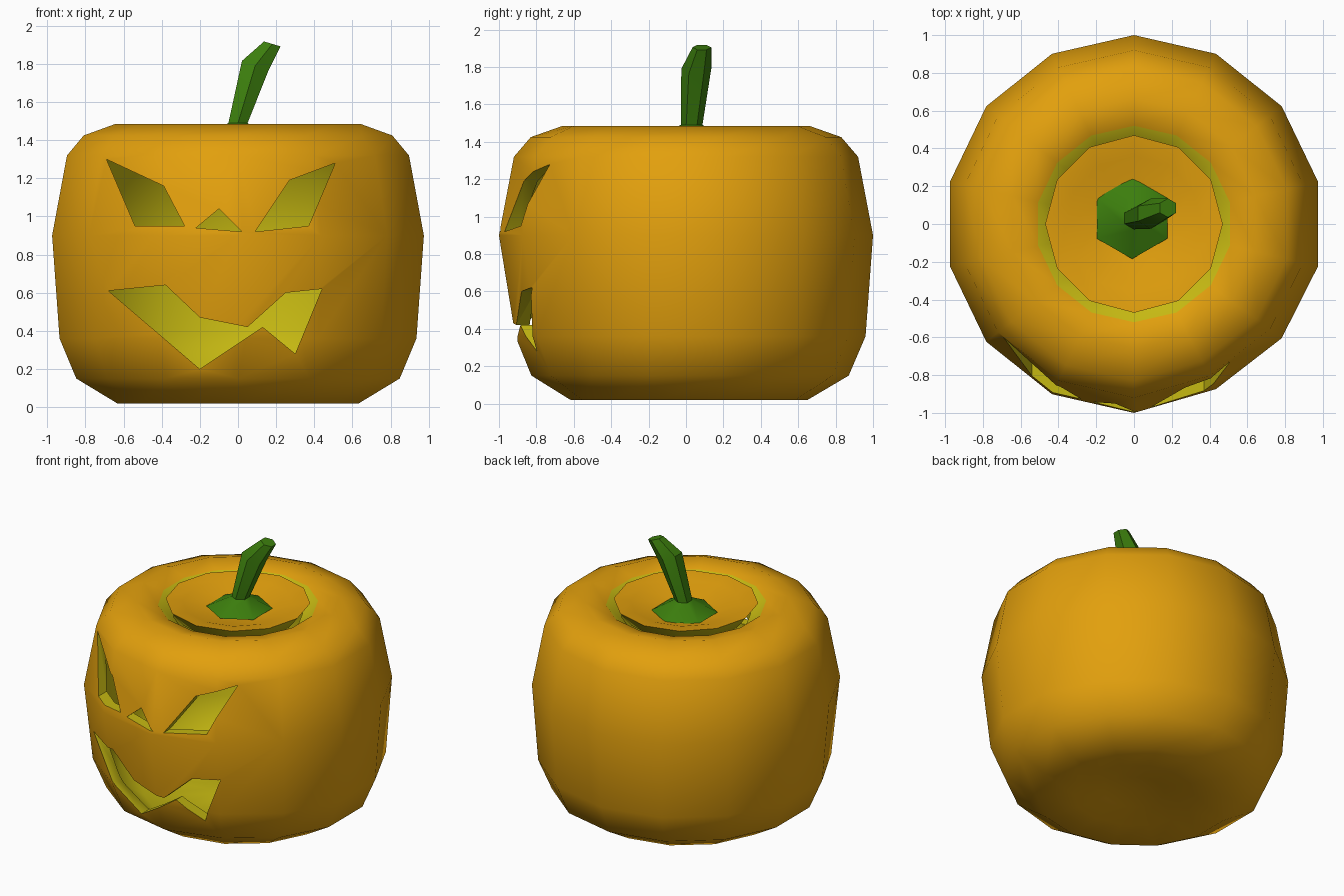
import bpy, bmesh
from math import sin, cos, pi, radians

if "Cube" in bpy.data.objects:
    bpy.data.objects.remove(bpy.data.objects["Cube"])


def material(name, rgb):
    m = bpy.data.materials.new(name)
    m.diffuse_color = (*rgb, 1)
    m.use_nodes = True
    m.node_tree.nodes["Principled BSDF"].inputs["Base Color"].default_value = m.diffuse_color
    return m


RIND = material("rind", (0.76, 0.35, 0.004))
FLESH = material("flesh", (0.56, 0.48, 0.006))
GREEN = material("stem_green", (0.045, 0.21, 0.004))


def make_object(name, bm, mats, smooth=50):
    bmesh.ops.remove_doubles(bm, verts=bm.verts, dist=0.0005)
    bmesh.ops.recalc_face_normals(bm, faces=bm.faces)
    me = bpy.data.meshes.new(name)
    bm.to_mesh(me)
    bm.free()
    for m in mats:
        me.materials.append(m)
    ob = bpy.data.objects.new(name, me)
    bpy.context.collection.objects.link(ob)
    if smooth:
        smooth_by_angle(ob, smooth)
    return ob


def smooth_by_angle(ob, deg):
    bpy.ops.object.select_all(action='DESELECT')
    bpy.context.view_layer.objects.active = ob
    ob.select_set(True)
    bpy.ops.object.shade_smooth_by_angle(angle=radians(deg))


def skin(bm, rings, flesh_from=999):
    """Bridge successive rings of points; later bands become flesh."""
    rows = [[bm.verts.new(p) for p in r] for r in rings]
    n = len(rows[0])
    for k in range(len(rows) - 1):
        for i in range(n):
            j = (i + 1) % n
            f = bm.faces.new((rows[k][i], rows[k][j], rows[k + 1][j], rows[k + 1][i]))
            f.material_index = 1 if k >= flesh_from else 0
    return rows


def ring(r, z, n=14, sx=1.0, cx=0, cy=0, tilt=0):
    pts = []
    for i in range(n):
        a = pi / 2 + 2 * pi * i / n
        pts.append((cx + sx * r * cos(a), cy + r * sin(a), z - tilt * cos(a)))
    return pts


# Hollow shell: outer profile, then cut rim and inner wall
outer = [(0, 0.09), (0.2, 0.06), (0.4, 0.035), (0.65, 0.02), (0.87, 0.15), (0.96, 0.36),
         (1.0, 0.9), (0.92, 1.32), (0.83, 1.425), (0.66, 1.485), (0.52, 1.455)]
inner = [(0.42, 1.37), (0.64, 1.40), (0.77, 1.35), (0.855, 1.28), (0.925, 0.9),
         (0.89, 0.39), (0.81, 0.21), (0.62, 0.09), (0.2, 0.13), (0, 0.16)]
bm = bmesh.new()
skin(bm, [ring(r, z) for r, z in outer + inner], len(outer) - 1)
for v in bm.verts:
    # Chin tucks in slightly; cheek beside the right eye is flattened
    if v.co.y < 0 and v.co.z < 0.45:
        v.co.y *= 0.95
    if v.co.y < -0.5 and 0.3 < v.co.x < 0.9:
        v.co.y *= 0.97
shell = make_object("pumpkin_shell", bm, [RIND, FLESH], 0)

# Face openings as (x, z) outlines
face = [
    [(-0.69, 1.30), (-0.39, 1.16), (-0.28, 0.95), (-0.54, 0.95)],
    [(0.51, 1.28), (0.27, 1.19), (0.09, 0.92), (0.37, 0.95)],
    [(-0.22, 0.94), (-0.10, 1.04), (0.02, 0.92)],
    [(-0.68, 0.61), (-0.38, 0.64), (-0.20, 0.47), (0.05, 0.42), (0.25, 0.60),
     (0.44, 0.62), (0.30, 0.28), (0.13, 0.42), (-0.20, 0.20)],
]
bm = bmesh.new()
for outline in face:
    rows = skin(bm, [[(x, y, z) for x, z in outline] for y in (-1.2, -0.45)], 0)
    for row in rows:
        bm.faces.new(row).material_index = 1
cutter = make_object("face_cutter", bm, [RIND, FLESH], 0)
cutter.hide_render = True

mod = shell.modifiers.new("carve", 'BOOLEAN')
mod.operation = 'DIFFERENCE'
mod.solver = 'EXACT'
mod.object = cutter
bpy.context.view_layer.objects.active = shell
shell.select_set(True)
bpy.ops.object.modifier_apply(modifier=mod.name)
bpy.data.objects.remove(cutter, do_unlink=True)
smooth_by_angle(shell, 50)

# Lid: sunken top with a bevelled flesh underside
bm = bmesh.new()
lid_top = [(0, 1.40), (0.2, 1.40), (0.36, 1.455), (0.47, 1.47)]
lid_under = [(0.39, 1.37), (0.2, 1.31), (0, 1.31)]
skin(bm, [ring(r, z, 12) for r, z in lid_top + lid_under], len(lid_top) - 1)
make_object("lid", bm, [RIND, FLESH])

# Stem: flared base, leaning stalk and slanted cut end
bm = bmesh.new()
stem = [(-0.01, 0.03, 1.41, 0.215, 0), (0.0, 0.03, 1.49, 0.058, 0),
        (0.09, 0.055, 1.79, 0.08, 0.03), (0.18, 0.085, 1.905, 0.05, 0.015)]
rows = skin(bm, [ring(r, z, 6, cx=x, cy=y, tilt=t) for x, y, z, r, t in stem])
bm.faces.new(rows[0])
bm.faces.new(rows[-1])
make_object("stem", bm, [GREEN], 35)
